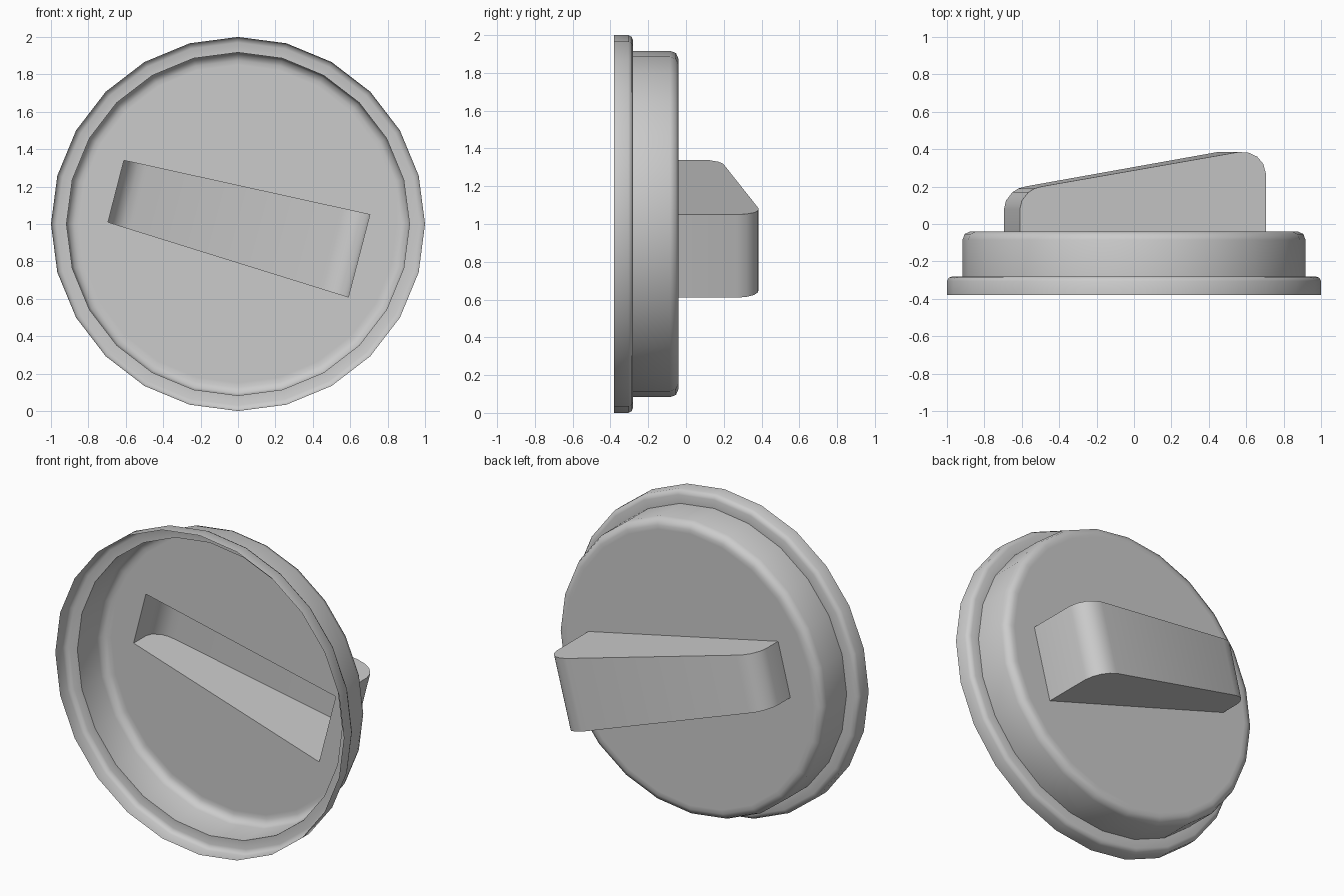
import bpy, bmesh, math
from mathutils import Vector

if "Cube" in bpy.data.objects:
    bpy.data.objects.remove(bpy.data.objects["Cube"])

SIDES = 24
FACE_Y = -0.04
# Grip footprint on the cap face (x, z): upper edge and lower edge, left to right
UPPER = (Vector((-0.61, 1.34)), Vector((0.705, 1.05)))
LOWER = (Vector((-0.695, 1.01)), Vector((0.59, 0.61)))


def finish(bm, name):
    mesh = bpy.data.meshes.new(name)
    bm.to_mesh(mesh)
    bm.free()
    obj = bpy.data.objects.new(name, mesh)
    bpy.context.collection.objects.link(obj)
    bpy.ops.object.select_all(action='DESELECT')
    obj.select_set(True)
    bpy.context.view_layer.objects.active = obj
    bpy.ops.object.shade_smooth_by_angle(angle=math.radians(50))
    return obj


def ring(bm, r, y):
    return [bm.verts.new((r * math.sin(a), y, 1 + r * math.cos(a)))
            for a in (2 * math.pi * i / SIDES for i in range(SIDES))]


# Cap: thin stepped shell, open at the front (radius, y)
profile = [(1.0, -0.38), (1.0, -0.305), (0.99, -0.287), (0.97, -0.28),
           (0.917, -0.28), (0.917, -0.085), (0.905, -0.053),
           (0.875, FACE_Y), (0.85, FACE_Y)]
bm = bmesh.new()
rings = [ring(bm, r, y) for r, y in profile]
for a, b in zip(rings, rings[1:]):
    for i in range(SIDES):
        j = (i + 1) % SIDES
        bm.faces.new((a[i], a[j], b[j], b[i]))

# Cap face with an opening into the hollow grip
hole = [bm.verts.new((p.x, FACE_Y, p.y))
        for p in (UPPER[0], UPPER[1], LOWER[1], LOWER[0])]
edges = [bm.edges.new((hole[i], hole[(i + 1) % 4])) for i in range(4)]
last = rings[-1]
edges += [bm.edges.get((last[i], last[(i + 1) % SIDES])) for i in range(SIDES)]
bmesh.ops.triangle_fill(bm, use_beauty=True, edges=edges, normal=(0, 1, 0))
bmesh.ops.recalc_face_normals(bm, faces=bm.faces)
bm.normal_update()
face = max(bm.faces, key=lambda f: f.calc_center_median().y)
if face.normal.y < 0:
    bmesh.ops.reverse_faces(bm, faces=bm.faces)
finish(bm, "cap")

# Grip: tapered hollow wedge, (fraction along edge, y)
outline = [(0, FACE_Y), (0, 0.08), (0.008, 0.125), (0.035, 0.17),
           (0.06, 0.19), (0.09, 0.201), (0.89, 0.385), (0.93, 0.381),
           (0.965, 0.36), (0.99, 0.32), (1, 0.27), (1, FACE_Y)]
bm = bmesh.new()


def side(edge):
    pts = [(edge[0].lerp(edge[1], t), y) for t, y in outline]
    return [bm.verts.new((p.x, y, p.y)) for p, y in pts]


up, low = side(UPPER), side(LOWER)
for i in range(len(outline) - 1):
    bm.faces.new((low[i], low[i + 1], up[i + 1], up[i]))
bm.faces.new(up)
bm.faces.new(low[::-1])
bmesh.ops.recalc_face_normals(bm, faces=bm.faces)
bm.normal_update()
slope = max(bm.faces, key=lambda f: f.normal.y ** 2)
if slope.normal.y < 0:
    bmesh.ops.reverse_faces(bm, faces=bm.faces)
finish(bm, "grip")
